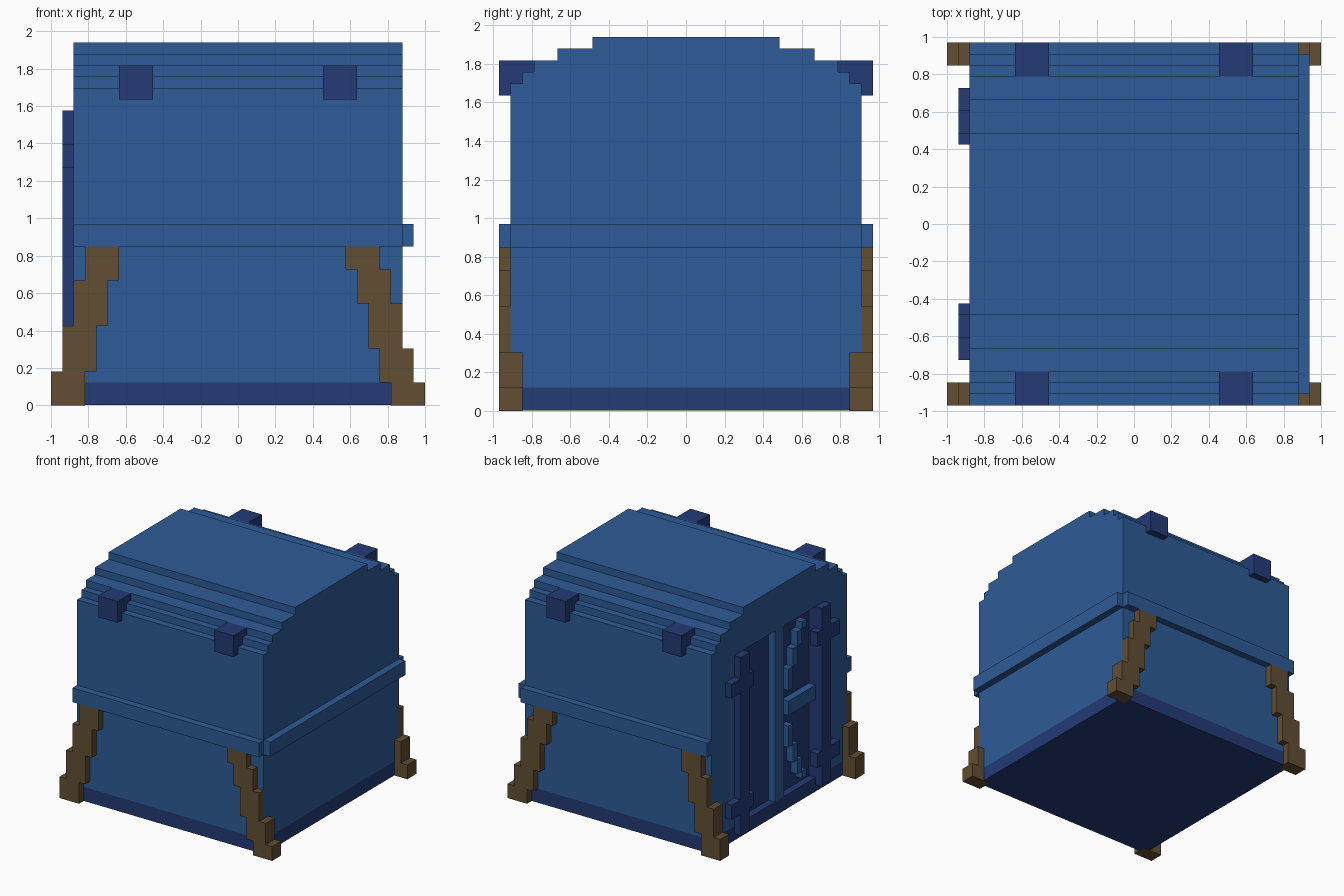
import bpy
import bmesh

old = bpy.data.objects.get("Cube")
if old:
    bpy.data.objects.remove(old, do_unlink=True)

U = 2 / 33  # block size


def material(name, rgb):
    m = bpy.data.materials.new(name)
    m.use_nodes = True
    m.diffuse_color = (*rgb, 1)
    m.node_tree.nodes["Principled BSDF"].inputs["Base Color"].default_value = (*rgb, 1)
    return m


BLUE = material("mid_blue", (0.027, 0.104, 0.308))
NAVY = material("navy", (0.017, 0.043, 0.18))
BROWN = material("brown", (0.122, 0.077, 0.033))


def make(name, bm, *mats):
    bmesh.ops.recalc_face_normals(bm, faces=bm.faces)
    mesh = bpy.data.meshes.new(name)
    bm.to_mesh(mesh)
    bm.free()
    for m in mats:
        mesh.materials.append(m)
    ob = bpy.data.objects.new(name, mesh)
    bpy.context.collection.objects.link(ob)
    return ob


def add_box(bm, x, y, z):
    verts = bmesh.ops.create_cube(bm, size=1)["verts"]
    for v in verts:
        v.co = [(a + b) / 2 + c * abs(b - a) for (a, b), c in zip((x, y, z), v.co)]


def boxes(name, mat, *items):
    bm = bmesh.new()
    for item in items:
        add_box(bm, *item)
    return make(name, bm, mat)


X, Y = 14.5 * U, 15 * U        # body half sizes
FLOOR = -X + U                 # recessed door plane
SILL, DOOR_TOP = 2 * U, 26 * U

# Body: stepped roof outline extruded along x
half = [(Y, SILL)]
steps = [(15, 28), (14, 29), (13, 30), (11, 31), (8, 32)]
for i, (w, h) in enumerate(steps):
    half.append((w * U, h * U))
    if i + 1 < len(steps):
        half.append((steps[i + 1][0] * U, h * U))
outline = half + [(-y, z) for y, z in reversed(half)]
bm = bmesh.new()
face = bm.faces.new([bm.verts.new((-X, y, z)) for y, z in outline])
ext = bmesh.ops.extrude_face_region(bm, geom=[face])["geom"]
bmesh.ops.translate(bm, vec=(2 * X, 0, 0),
                    verts=[g for g in ext if isinstance(g, bmesh.types.BMVert)])
body = make("body", bm, BLUE, NAVY)

# Two door recesses with a post between them
for s in (-1, 1):
    cutter = boxes("door_cutter", NAVY, ((-X - U, FLOOR), sorted((s * U, s * 10 * U)),
                                         (SILL - U, DOOR_TOP)))
    cutter.hide_render = True
    mod = body.modifiers.new("door_recess", "BOOLEAN")
    mod.operation, mod.solver, mod.object = "DIFFERENCE", "EXACT", cutter
    bpy.context.view_layer.objects.active = body
    bpy.ops.object.modifier_apply(modifier=mod.name)
    bpy.data.objects.remove(cutter, do_unlink=True)
for p in body.data.polygons:
    door = p.normal.x < -0.9 and abs(p.center.x - FLOOR) < 0.01
    p.material_index = 1 if door else 0

# Base slab
boxes("base", NAVY, ((-X, X), (-Y, Y), (0.002, SILL)))

# Trim band on the front, back and left side
boxes("side_band", BLUE, ((X - 0.01, X + U), (-Y, Y), (14 * U, 16 * U)))
for name, s in (("front", -1), ("back", 1)):
    boxes(name + "_band", BLUE, ((-X, X), sorted((s * (Y - 0.01), s * (Y + U))),
                                 (14 * U, 16 * U)))

    # Roof clamps
    for side, cx in (("right", -9 * U), ("left", 9 * U)):
        boxes(f"{name}_{side}_clamp", NAVY,
              ((cx - 1.5 * U, cx + 1.5 * U), sorted((s * 13 * U, s * 16 * U)),
               (27 * U, 30 * U)))

    # Stepped legs: the two sides climb in different steps
    for side, sx, levels in (("right", -1, (0, 3, 7, 11, 14)),
                             ("left", 1, (0, 2, 5, 9, 12, 14))):
        parts = []
        for i, (lo, hi) in enumerate(zip(levels, levels[1:])):
            outer = 16.5 - i
            inner_y = 14 if i < 2 else 14.9
            parts.append((sorted((sx * outer * U, sx * (outer - 3) * U)),
                          sorted((s * inner_y * U, s * 16 * U)), (lo * U, hi * U)))
        boxes(f"{name}_{side}_leg", BROWN, *parts)

    # Door hinge bar with two cross lugs
    bar_x = (-X - U, FLOOR + 0.01)
    boxes(name + "_hinge_bar", NAVY,
          (bar_x, sorted((s * 8 * U, s * 10 * U)), (U, DOOR_TOP)),
          *[((-X - U, -X + 0.01), sorted((s * 7 * U, s * 12 * U)), (z * U, (z + 2) * U))
            for z in (4, 21)])

# Latch and stepped braces on the front door
relief_x = (-X, FLOOR + 0.01)
boxes("door_latch", BLUE, (relief_x, (-8 * U, -2 * U), (13 * U, 15 * U)))
rises = (2.5, 5.5, 8, 10, 11)
for name, s in (("upper", 1), ("lower", -1)):
    boxes(name + "_door_brace", BLUE,
          *[(relief_x, (-(i + 3) * U, -(i + 2) * U),
             sorted(((14 + s * lo) * U, (14 + s * hi) * U)))
            for i, (lo, hi) in enumerate(zip(rises, rises[1:]))])
